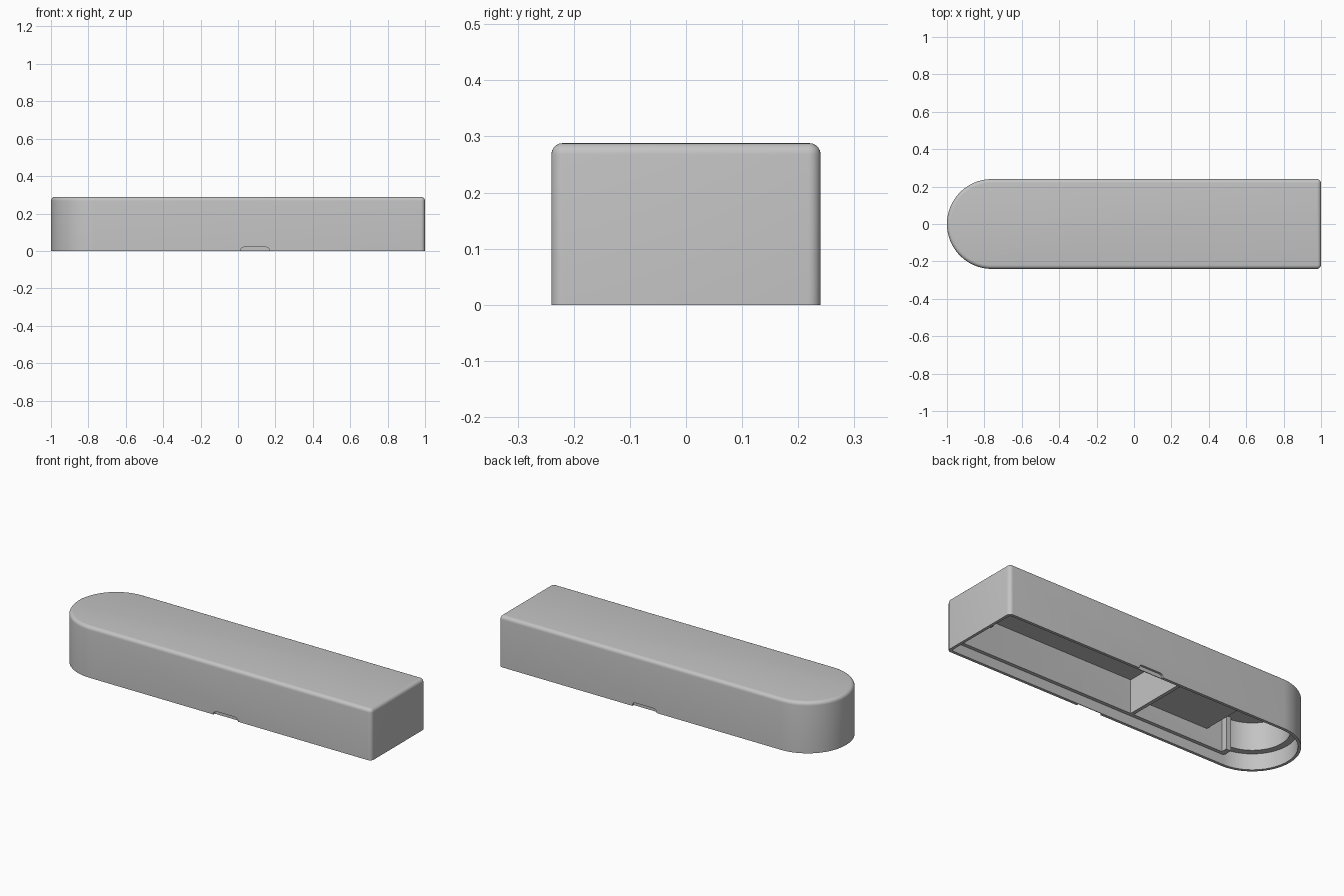
import bpy, bmesh, math
from mathutils import Vector

cube = bpy.data.objects.get("Cube")
if cube:
    bpy.data.objects.remove(cube, do_unlink=True)

GREY = (0.55, 0.55, 0.55, 1)
grey = bpy.data.materials.new("plain_grey")
grey.use_nodes = True
grey.diffuse_color = GREY
grey.node_tree.nodes["Principled BSDF"].inputs["Base Color"].default_value = GREY

RADIUS, CENTRE_X, TOP = 0.24, -0.76, 0.288
CEILING, LOW_CEILING = 0.245, 0.15
SEAT, ROUND_SEAT = 0.055, 0.09
WALL, RIM = 0.036, 0.016


def arc(cx, cy, r, start, end, steps):
    angles = [math.radians(start + (end - start) * i / steps) for i in range(steps + 1)]
    return [(cx + r * math.cos(a), cy + r * math.sin(a)) for a in angles]


def outline(inset, corner):
    """Plan shape: round at one end, square with softened corners at the other."""
    r, end = RADIUS - inset, 1 - inset
    pts = arc(CENTRE_X, 0, r, 90, 270, 48)
    pts += arc(end - corner, corner - r, corner, -90, 0, 6)
    pts += arc(end - corner, r - corner, corner, 0, 90, 6)
    return pts


def prism(name, points, depth, top_bevel=0.0):
    """Extrude a closed list of 3D points along a vector."""
    bm = bmesh.new()
    face = bm.faces.new([bm.verts.new(p) for p in points])
    result = bmesh.ops.extrude_face_region(bm, geom=[face], use_keep_orig=True)
    verts = [g for g in result["geom"] if isinstance(g, bmesh.types.BMVert)]
    bmesh.ops.translate(bm, verts=verts, vec=Vector(depth))
    bmesh.ops.recalc_face_normals(bm, faces=bm.faces)
    if top_bevel:
        edges = [e for e in bm.edges if all(v in verts for v in e.verts)]
        bmesh.ops.bevel(bm, geom=edges, offset=top_bevel, segments=5,
                        profile=0.5, affect='EDGES')
    mesh = bpy.data.meshes.new(name)
    bm.to_mesh(mesh)
    bm.free()
    mesh.materials.append(grey)
    obj = bpy.data.objects.new(name, mesh)
    bpy.context.collection.objects.link(obj)
    return obj


def slab(name, points, z0, z1, **kw):
    return prism(name, [(x, y, z0) for x, y in points], (0, 0, z1 - z0), **kw)


def box(name, x0, x1, y0, y1, z0, z1):
    return slab(name, [(x0, y0), (x1, y0), (x1, y1), (x0, y1)], z0, z1)


def cut(target, cutter):
    mod = target.modifiers.new("cut", 'BOOLEAN')
    mod.operation, mod.solver, mod.object = 'DIFFERENCE', 'EXACT', cutter
    bpy.context.view_layer.objects.active = target
    bpy.ops.object.modifier_apply(modifier=mod.name)
    bpy.data.objects.remove(cutter, do_unlink=True)


# Outer case with softened top edge, hollowed from below
case = slab("case_shell", outline(0, 0.022), 0, TOP, top_bevel=0.02)
cut(case, slab("cavity", outline(WALL, 0.012), -0.1, CEILING))
# Recessed seat for a base plate, deeper around the round end
cut(case, slab("seat_recess", outline(RIM, 0.014), -0.1, SEAT))
cut(case, slab("round_recess", arc(CENTRE_X, 0, RADIUS - RIM, 90, 270, 48), -0.1, ROUND_SEAT))
# Shallow finger notches in the outside of both long rims
notch = [(0.015, -0.05), (0.167, -0.05), (0.167, 0.008), (0.162, 0.016),
         (0.15, 0.021), (0.032, 0.021), (0.02, 0.016), (0.015, 0.008)]
for start in (-0.5, 0.228):
    cut(case, prism("notch", [(x, start, z) for x, z in notch], (0, 0.272, 0)))

# Partition between the two compartments
box("partition_wall", -0.17, -0.15, -0.21, 0.21, SEAT, CEILING + 0.005)

# Lowered ceiling of the second compartment
box("lowered_ceiling", -0.64, -0.165, -0.21, 0.21, LOW_CEILING, CEILING + 0.005)

# Liner around the round end
ring = arc(CENTRE_X, 0, 0.215, 90, 270, 48) + arc(CENTRE_X, 0, 0.188, 270, 90, 48)
liner = slab("round_end_liner", ring, ROUND_SEAT, CEILING + 0.005)

# Mirrored fins where the round end begins
for side, label in ((-1, "right"), (1, "left")):
    ys = sorted((side * 0.215, side * 0.17))
    box(label + "_fin", -0.765, -0.735, *ys, SEAT, CEILING + 0.005)

# Small catch on the flat end wall
box("end_catch", 0.945, 0.975, 0.03, 0.05, 0.03, 0.06)

# Smooth shading on rounded parts
bpy.ops.object.select_all(action='DESELECT')
for obj in (case, liner):
    obj.select_set(True)
bpy.context.view_layer.objects.active = case
bpy.ops.object.shade_smooth_by_angle(angle=math.radians(35))
